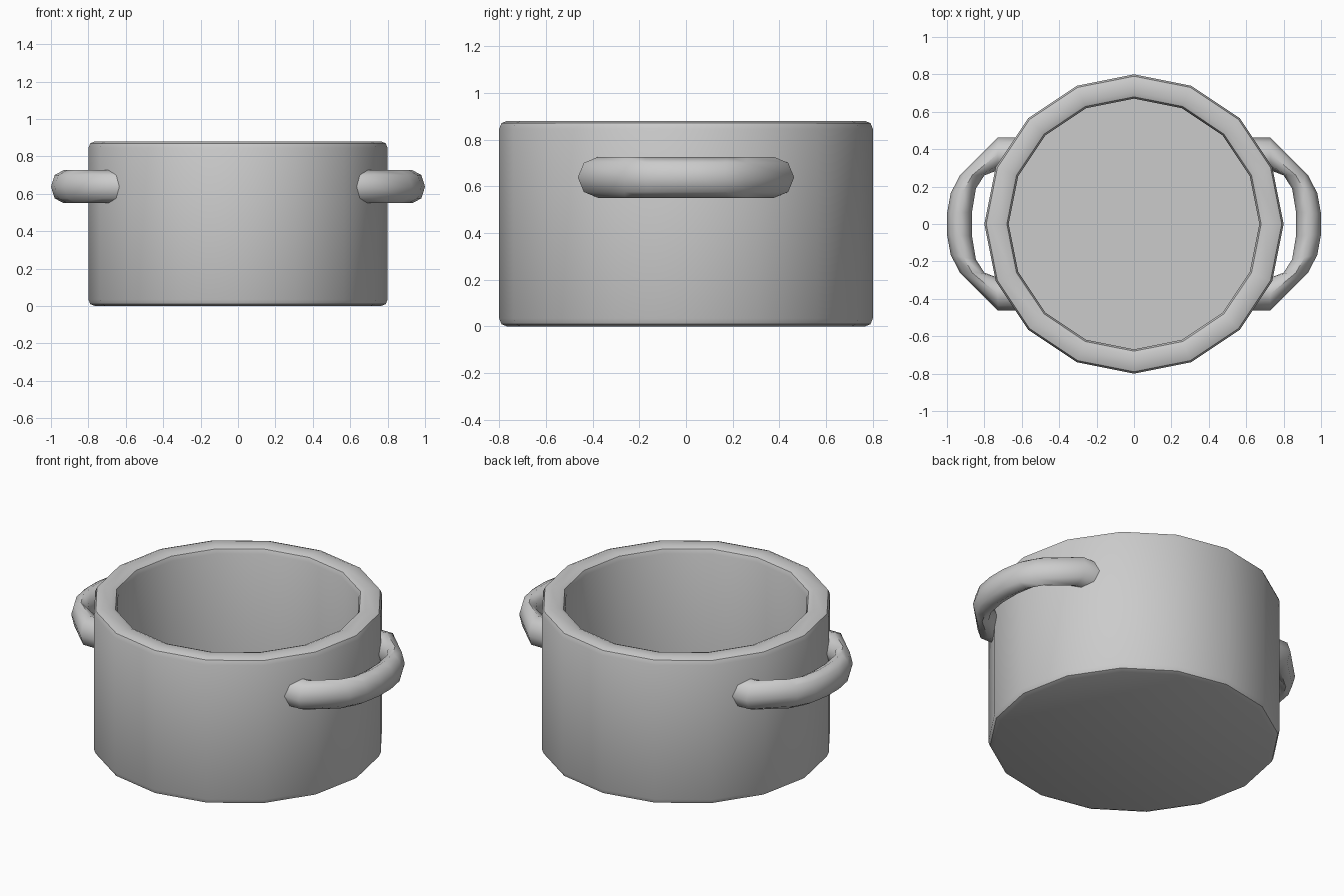
import bpy, bmesh, math

if "Cube" in bpy.data.objects:
    bpy.data.objects.remove(bpy.data.objects["Cube"])

def finish(name, bm, angle):
    bmesh.ops.recalc_face_normals(bm, faces=bm.faces)
    me = bpy.data.meshes.new(name)
    bm.to_mesh(me)
    bm.free()
    ob = bpy.data.objects.new(name, me)
    bpy.context.collection.objects.link(ob)
    bpy.ops.object.select_all(action='DESELECT')
    ob.select_set(True)
    bpy.context.view_layer.objects.active = ob
    bpy.ops.object.shade_smooth_by_angle(angle=math.radians(angle))
    return ob

def loft(bm, rings):
    # skin a list of closed rings and cap both ends
    vs = [[bm.verts.new(p) for p in r] for r in rings]
    n = len(vs[0])
    for a, b in zip(vs, vs[1:]):
        for i in range(n):
            j = (i + 1) % n
            bm.faces.new((a[i], a[j], b[j], b[i]))
    bm.faces.new(vs[0])
    bm.faces.new(vs[-1])

# Pot: revolved 16-sided profile (radius, height) with rounded rim and base
SIDES = 16
profile = [(0.765, 0), (0.79, 0.01), (0.80, 0.035),
           (0.80, 0.845), (0.79, 0.87), (0.765, 0.88),
           (0.705, 0.88), (0.68, 0.87), (0.67, 0.845),
           (0.67, 0.12)]
bm = bmesh.new()
loft(bm, [[(r * math.cos(2 * math.pi * i / SIDES), r * math.sin(2 * math.pi * i / SIDES), z)
           for i in range(SIDES)] for r, z in profile])
finish("pot_body", bm, 40)

# Handles: octagonal tube given by outer / inner edge points of each ring
half = [((0.57, 0.463), (0.66, 0.29)),
        ((0.727, 0.463), (0.73, 0.287)),
        ((0.93, 0.262), (0.80, 0.26)),
        ((0.98, 0.165), (0.845, 0.19)),
        ((1.00, 0.055), (0.866, 0.065))]
path = half + [((o[0], -o[1]), (i[0], -i[1])) for o, i in reversed(half)]

def handle_ring(outer, inner, side):
    ring = []
    for k in range(8):
        a = 2 * math.pi * k / 8
        t = (1 - math.cos(a)) / 2
        ring.append((side * (outer[0] + (inner[0] - outer[0]) * t),
                     outer[1] + (inner[1] - outer[1]) * t,
                     0.638 + 0.088 * math.sin(a)))
    return ring

for side, name in ((-1, "left_handle"), (1, "right_handle")):
    bm = bmesh.new()
    loft(bm, [handle_ring(o, i, side) for o, i in path])
    finish(name, bm, 60)
